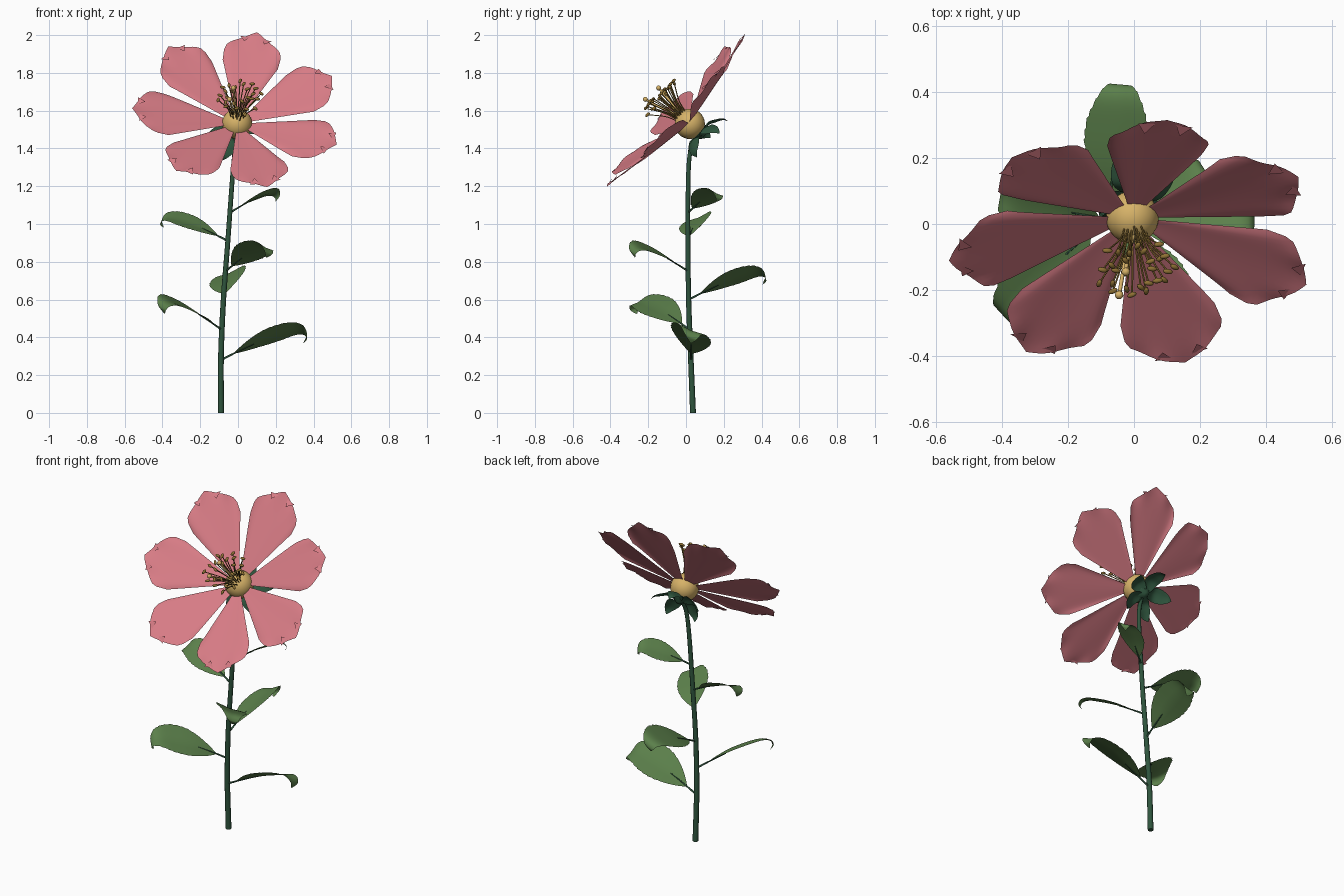
import bpy, bmesh, math, random
from mathutils import Vector, Matrix

if "Cube" in bpy.data.objects:
    bpy.data.objects.remove(bpy.data.objects["Cube"])

random.seed(4)


def material(name, rgb):
    m = bpy.data.materials.new(name)
    m.diffuse_color = (*rgb, 1)
    m.use_nodes = True
    m.node_tree.nodes["Principled BSDF"].inputs["Base Color"].default_value = m.diffuse_color
    return m


PINK = material("petal pink", (0.68, 0.20, 0.235))
TAN = material("pale yellow", (0.68, 0.45, 0.14))
BROWN = material("anther brown", (0.28, 0.17, 0.035))
LEAF = material("leaf green", (0.105, 0.215, 0.07))
STEM = material("stem green", (0.028, 0.09, 0.047))


def finish(obj, mat, angle=50):
    obj.data.materials.clear()
    obj.data.materials.append(mat)
    bpy.ops.object.select_all(action='DESELECT')
    obj.select_set(True)
    bpy.context.view_layer.objects.active = obj
    if obj.type == 'CURVE':
        bpy.ops.object.convert(target='MESH')
    bpy.ops.object.shade_smooth_by_angle(angle=math.radians(angle))
    return obj


def from_bmesh(name, bm, mat, angle=50):
    me = bpy.data.meshes.new(name)
    bm.to_mesh(me)
    bm.free()
    obj = bpy.data.objects.new(name, me)
    bpy.context.collection.objects.link(obj)
    return finish(obj, mat, angle)


def tubes(name, paths, depth, mat, taper=0.0, sides=2):
    cu = bpy.data.curves.new(name, 'CURVE')
    cu.dimensions = '3D'
    cu.bevel_depth = depth
    cu.bevel_resolution = sides
    cu.use_fill_caps = True
    for path in paths:
        sp = cu.splines.new('POLY')
        sp.points.add(len(path) - 1)
        for i, p in enumerate(path):
            sp.points[i].co = (*p, 1)
            sp.points[i].radius = 1 - taper * i / (len(path) - 1)
    obj = bpy.data.objects.new(name, cu)
    bpy.context.collection.objects.link(obj)
    return finish(obj, mat)


def smooth_path(pts, n=10):
    """Catmull-Rom curve through the points."""
    p = [Vector(q) for q in pts]
    p = [2 * p[0] - p[1]] + p + [2 * p[-1] - p[-2]]
    out = []
    for i in range(1, len(p) - 2):
        a, b, c, d = p[i - 1:i + 3]
        for k in range(n):
            t = k / n
            out.append(0.5 * (2 * b + (c - a) * t + (2 * a - 5 * b + 4 * c - d) * t ** 2
                              + (3 * b - a - 3 * c + d) * t ** 3))
    return out + [p[-2]]


def grid_faces(bm, rows):
    for r0, r1 in zip(rows, rows[1:]):
        for j in range(len(r0) - 1):
            bm.faces.new((r0[j], r1[j], r1[j + 1], r0[j + 1]))


def blade(bm, path, half, mat, roll=0.0, cup=0.0, cols=6):
    """Ribbon along a path in local xz; half(u) gives the half width."""
    lens = [0.0]
    for a, b in zip(path, path[1:]):
        lens.append(lens[-1] + (b - a).length)
    rows = []
    for p, l in zip(path, lens):
        h = half(l / lens[-1])
        row = []
        for j in range(cols + 1):
            y = h * (1 - 2 * j / cols)
            row.append(bm.verts.new(mat @ Vector((p.x, y, p.z - roll * y + cup * abs(y)))))
        rows.append(row)
    grid_faces(bm, rows)


# Flower frame: local z is the direction the flower faces
centre = Vector((-0.005, 0.02, 1.53))
n = Vector((0.1, -1.087, 1)).normalized()
e1 = (Vector((1, 0, 0)) - n * n.x).normalized()
e2 = n.cross(e1)
FLOWER = Matrix.Translation(centre) @ Matrix((e1, e2, n)).transposed().to_4x4()

# Stem
stem_path = smooth_path([(-0.09, 0.037, 0), (-0.09, 0.025, 0.3), (-0.077, 0.014, 0.6),
                         (-0.053, 0.01, 0.92), (-0.03, 0.012, 1.24), (-0.018, 0.022, 1.38),
                         (-0.012, 0.045, 1.44), (-0.01, 0.07, 1.485)])
tubes("stem", [stem_path], 0.016, STEM, taper=0.4, sides=3)

# Leaves, spiralling up the stem with drooping serrated tips
profile = [(0, 0, 0), (0.1, 0, 0.05), (0.2, 0, 0.095), (0.3, 0, 0.13), (0.39, 0, 0.155),
           (0.437, 0, 0.15), (0.455, 0, 0.12), (0.437, 0, 0.09)]


def leaf_half(u):
    w = max(0.0, (u - 0.14) / 0.86)
    tooth = 1 + 0.06 * ((w * 13) % 1 - 0.5) if w > 0.3 else 1
    return 0.002 + 0.104 * max(0.0, math.sin(math.pi * min(w, 1))) ** 0.85 * tooth


leaf_data = [(0.28, 0.455), (0.44, 0.43), (0.60, 0.41), (0.75, 0.37), (0.91, 0.36), (1.06, 0.30)]
for i, (z, reach) in enumerate(leaf_data):
    base = min(stem_path, key=lambda p: abs(p.z - z)).copy()
    base.z = z
    m = (Matrix.Translation(base) @ Matrix.Rotation(math.radians(-137.5 * i), 4, 'Z')
         @ Matrix.Scale(reach / 0.455, 4))
    path = smooth_path(profile, 12)
    bm = bmesh.new()
    blade(bm, path, leaf_half, m, roll=0.42, cup=0.12)
    from_bmesh(f"leaf_{i + 1}", bm, LEAF, 80)
    tubes(f"leaf_stalk_{i + 1}", [[m @ p for p in path[:22]]], 0.006, STEM, taper=0.6)

# Petals: seven wedges on a shallow cone, with pointed, slightly curled tips
HALF = math.radians(21.5)
ROWS, COLS = 16, 20
for k in range(7):
    bm = bmesh.new()
    mid = math.radians(80 - k * 360 / 7)
    rows = []
    for i in range(ROWS + 1):
        t = (i / ROWS) ** 0.8
        row = []
        for j in range(COLS + 1):
            s = 1 - 2 * j / COLS
            a = abs(s)
            rim = 0.565 - 0.1 * a - 0.06 * max(0, (a - 0.8) / 0.2) ** 2
            r = 0.05 + t * (rim - 0.05)
            h = 0.2 * r - 0.012 * t * a ** 8 + 0.005 * t ** 14 * math.cos(9 * s + k)
            ang = mid + s * HALF
            row.append(bm.verts.new(FLOWER @ Vector((r * math.cos(ang), r * math.sin(ang), h))))
        rows.append(row)
    grid_faces(bm, rows)
    # two small folded flaps beside the tip
    for s in (-0.3, 0.28):
        ang = mid + s * HALF
        tri = [(0.535, ang - 0.05, 0.107), (0.535, ang + 0.05, 0.107), (0.495, ang + 0.01, 0.113)]
        bm.faces.new([bm.verts.new(FLOWER @ Vector((r * math.cos(a), r * math.sin(a), h)))
                      for r, a, h in tri])
    from_bmesh(f"petal_{k + 1}", bm, PINK, 60)

# Flower centre
bm = bmesh.new()
bmesh.ops.create_uvsphere(bm, u_segments=24, v_segments=16, radius=0.08, matrix=FLOWER)
from_bmesh("flower_centre", bm, TAN)

# Stamens: thin filaments, each ending in an oval anther
filaments = []
bm = bmesh.new()
for k in range(26):
    a = k * 2.39996 + random.uniform(-0.1, 0.1)
    r = 0.125 * math.sqrt((k + 4) / 30)
    h = 0.24 - 0.25 * r + random.uniform(-0.02, 0.02)
    d = Vector((math.cos(a), math.sin(a), 0))
    tip = d * r + Vector((0, 0, h))
    pts = [d * r * 0.3 + Vector((0, 0, 0.06)), d * r * 0.5 + Vector((0, 0, h * 0.6)), tip]
    filaments.append([FLOWER @ p for p in smooth_path(pts, 4)])
    m = (FLOWER @ Matrix.Translation(tip) @ Matrix.Rotation(a + random.uniform(-1, 1), 4, 'Z')
         @ Matrix.Diagonal((0.016, 0.008, 0.008, 1)))
    bmesh.ops.create_uvsphere(bm, u_segments=10, v_segments=6, radius=1, matrix=m)
from_bmesh("anthers", bm, BROWN)
tubes("filaments", filaments, 0.0028, BROWN, sides=1)

# Pistils: two pale styles with round ends
styles = []
bm = bmesh.new()
for end in ((-0.025, -0.145, 1.72), (-0.045, -0.215, 1.66)):
    end = Vector(end)
    styles.append([centre + n * 0.07, centre.lerp(end, 0.6), end])
    bmesh.ops.create_uvsphere(bm, u_segments=12, v_segments=8, radius=0.013,
                              matrix=Matrix.Translation(end))
from_bmesh("stigmas", bm, TAN)
tubes("styles", styles, 0.006, TAN)

# Calyx: cup and five sepals curling backwards
bm = bmesh.new()
bmesh.ops.create_cone(bm, cap_ends=True, segments=16, radius1=0.014, radius2=0.06, depth=0.05,
                      matrix=FLOWER @ Matrix.Translation((0, 0, -0.075)))
from_bmesh("calyx_cup", bm, STEM)
bm = bmesh.new()
sepal = smooth_path([(0.02, 0, -0.08), (0.07, 0, -0.065), (0.11, 0, -0.085),
                     (0.14, 0, -0.11), (0.15, 0, -0.14)], 6)
for k in range(5):
    m = FLOWER @ Matrix.Rotation(math.radians(100 + 72 * k), 4, 'Z')
    blade(bm, sepal, lambda u: 0.001 + 0.042 * math.sin(math.pi * min(1, 0.15 + 0.85 * u)) ** 0.9,
          m, roll=0.15, cup=-0.25, cols=4)
from_bmesh("sepals", bm, STEM, 80)
